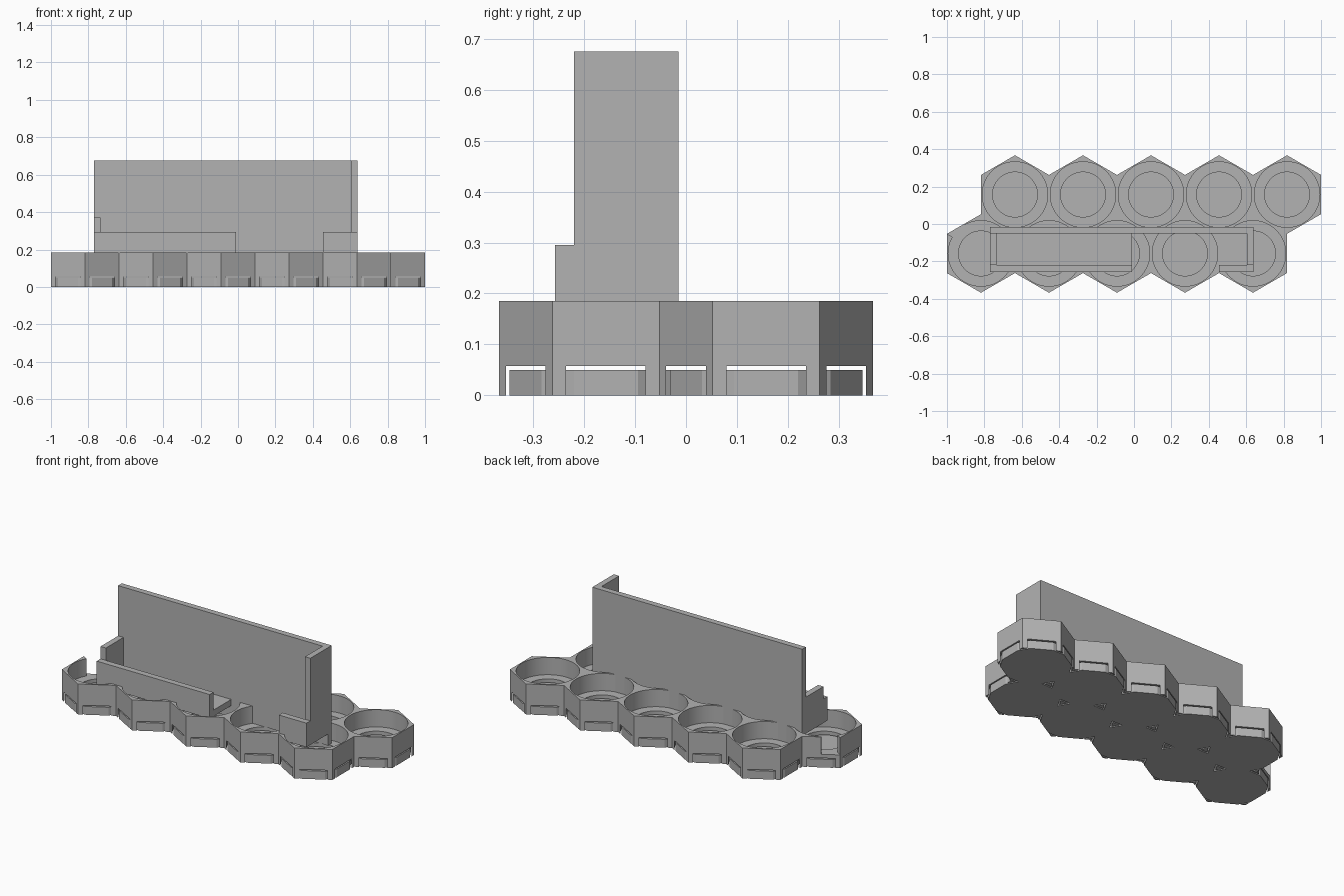
import bpy, bmesh, math
from mathutils import Vector

if "Cube" in bpy.data.objects:
    bpy.data.objects.remove(bpy.data.objects["Cube"], do_unlink=True)

grey = bpy.data.materials.new("plain_grey")
grey.use_nodes = True
COLOUR = (0.45, 0.45, 0.45, 1)
grey.diffuse_color = COLOUR
grey.node_tree.nodes["Principled BSDF"].inputs["Base Color"].default_value = COLOUR

# Honeycomb layout: two staggered rows of five cells
WIDTH = 2 / 5.5
APOTHEM = WIDTH / 2
RADIUS = WIDTH / math.sqrt(3)
ROW_Y = RADIUS * 0.75
CENTRES = [Vector((side * WIDTH / 4 + (i - 2) * WIDTH, side * ROW_Y))
           for side in (-1, 1) for i in range(5)]
NOTCHED = CENTRES[0]

# Heights and radii of one cell
TOP, LEDGE, SLIT_TOP, TILE_TOP = 0.185, 0.08, 0.057, 0.05
WELL, HOLE = 0.175, 0.12
SEGMENTS = 72


def finish(bm, name):
    bmesh.ops.remove_doubles(bm, verts=bm.verts, dist=0.0001)
    bmesh.ops.recalc_face_normals(bm, faces=bm.faces)
    mesh = bpy.data.meshes.new(name)
    bm.to_mesh(mesh)
    bm.free()
    mesh.materials.append(grey)
    obj = bpy.data.objects.new(name, mesh)
    bpy.context.collection.objects.link(obj)
    bpy.ops.object.select_all(action="DESELECT")
    obj.select_set(True)
    bpy.context.view_layer.objects.active = obj
    bpy.ops.object.shade_smooth_by_angle(angle=math.radians(25))
    return obj


def face(bm, *points):
    bm.faces.new([bm.verts.new(p) for p in points])


def polar(angle, r):
    return Vector((math.cos(angle) * r, math.sin(angle) * r))


def has_neighbour(centre, flat):
    target = centre + polar(math.radians(60 * flat), WIDTH)
    return any((c - target).length < 0.01 for c in CENTRES)


def prism(bm, outline, z0, z1, open_sides=()):
    low = [(p.x, p.y, z0) for p in outline]
    high = [(p.x, p.y, z1) for p in outline]
    face(bm, *low)
    face(bm, *high)
    for i in range(len(outline)):
        if i not in open_sides:
            j = (i + 1) % len(outline)
            face(bm, low[i], low[j], high[j], high[i])


# Cell walls with a stepped round well
bm = bmesh.new()
for c in CENTRES:
    for i in range(SEGMENTS):
        a, b = (2 * math.pi * k / SEGMENTS for k in (i, i + 1))
        middle = math.degrees((a + b) / 2)
        flat = round(middle / 60)
        notch = c is NOTCHED and 120 < middle < 150
        top = LEDGE if notch else TOP

        def at(angle, r, z):
            if r is None:
                r = APOTHEM / math.cos(angle - math.radians(60 * flat))
            p = c + polar(angle, r)
            return (p.x, p.y, z)

        # Cross-section of the wall, swept from angle a to angle b
        section = [(None, SLIT_TOP), (None, top), (WELL, top),
                   (WELL, LEDGE), (HOLE, LEDGE), (HOLE, SLIT_TOP)]
        for k, (r0, z0) in enumerate(section):
            r1, z1 = section[(k + 1) % len(section)]
            if (k == 0 and has_neighbour(c, flat)) or (r0 == r1 and z0 == z1):
                continue
            face(bm, at(a, r0, z0), at(b, r0, z0), at(b, r1, z1), at(a, r1, z1)) if not (
                notch and k == 2) else None
    # Close both ends of the notch
    if c is NOTCHED:
        for deg, r in ((120, APOTHEM), (150, RADIUS)):
            d = math.radians(deg)
            o, w = c + polar(d, r), c + polar(d, WELL)
            face(bm, (*o, LEDGE), (*w, LEDGE), (*w, TOP), (*o, TOP))
finish(bm, "cell_walls")

# Floor tiles with clipped corners, and the small corner posts between them
tiles, posts = bmesh.new(), bmesh.new()
POST, GROOVE = 0.027, 0.015
for c in CENTRES:
    corners = [c + polar(math.radians(60 * k - 30), RADIUS) for k in range(6)]
    outline = []
    for k, p in enumerate(corners):
        q, before = corners[(k + 1) % 6], corners[k - 1]
        along, back = (q - p).normalized(), (before - p).normalized()
        outline += [p + along * (POST + GROOVE), q - along * (POST + GROOVE)]
        shared = [s for s, f in ((0, k), (2, k - 1)) if has_neighbour(c, f)]
        prism(posts, [p, p + along * POST, p + back * POST], 0, SLIT_TOP, shared)
    prism(tiles, outline, 0, TILE_TOP,
          [2 * k for k in range(6) if has_neighbour(c, k)])
finish(tiles, "cell_floors")
finish(posts, "corner_posts")


def box(name, x, y, z):
    bm = bmesh.new()
    prism(bm, [Vector((x[0], y[0])), Vector((x[1], y[0])),
               Vector((x[1], y[1])), Vector((x[0], y[1]))], *z)
    return finish(bm, name)


# Upright tray standing over the front row
LEFT, RIGHT, THICK = -0.77, 0.64, 0.036
BACK, INNER, FRONT = -0.015, -0.22, -0.257
TALL, LOW, LIP = 0.675, 0.37, 0.295
BASE = TOP - THICK
box("tray_back", (LEFT, RIGHT), (BACK - THICK, BACK), (LEDGE, TALL))
box("tray_tall_end", (RIGHT - THICK, RIGHT), (INNER, BACK - THICK), (BASE, TALL))
box("tray_low_end", (LEFT, LEFT + THICK), (INNER, BACK - THICK), (BASE, LOW))
for side, span in (("long", (LEFT, -0.01)), ("short", (0.455, RIGHT))):
    box(f"tray_{side}_lip", span, (FRONT, INNER), (BASE, LIP))
    box(f"tray_{side}_floor", span, (INNER, BACK - THICK), (BASE, TOP + 0.002))
